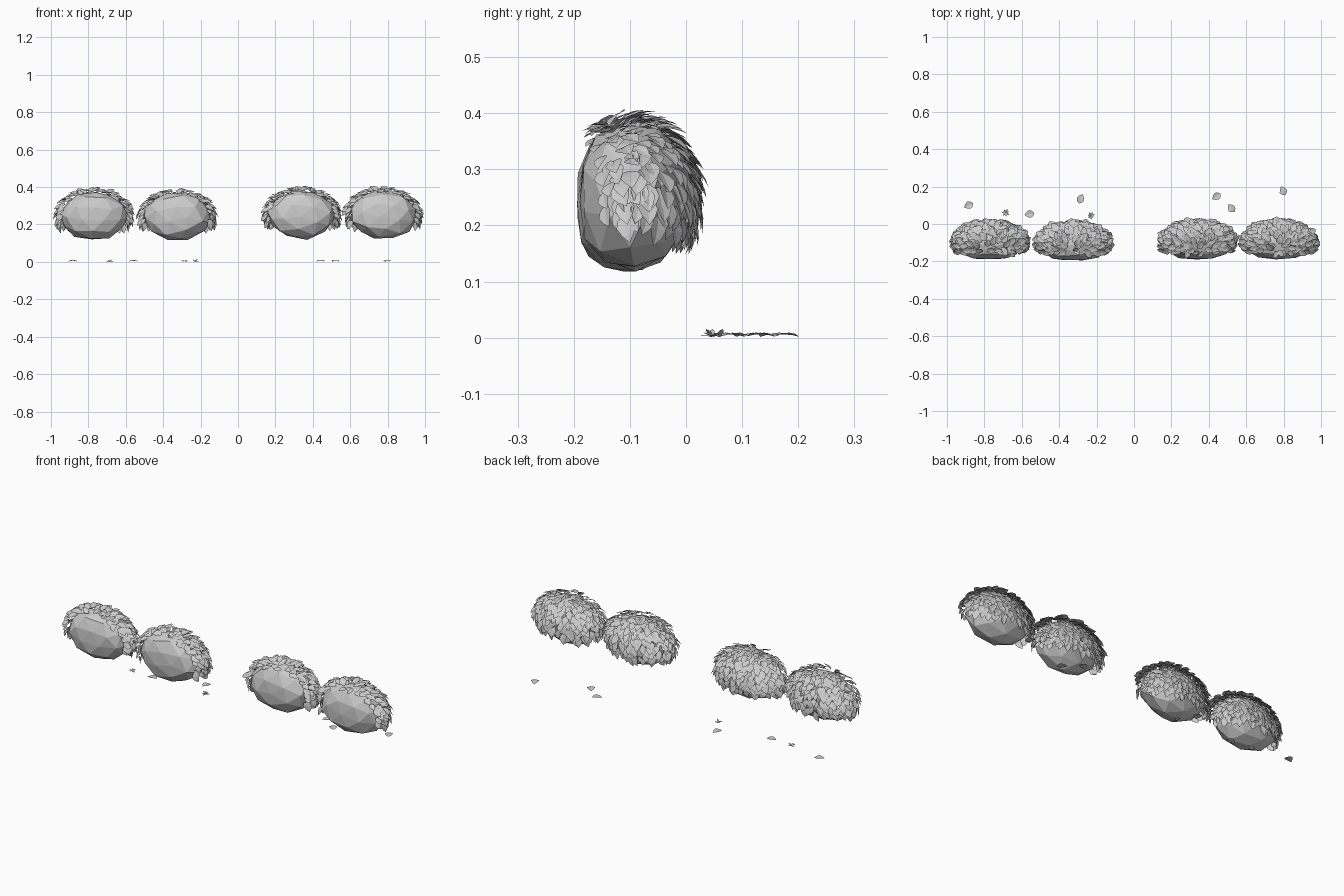
import bpy, bmesh, math, random
from mathutils import Vector, Matrix

if "Cube" in bpy.data.objects:
    bpy.data.objects.remove(bpy.data.objects["Cube"])

random.seed(7)
RADII = Vector((0.182, 0.108, 0.13))
# leaf outline: distance along leaf, half width, lift
LEAF = [(0.0, 0.10, 0.0), (0.2, 0.75, 0.04), (0.45, 1.0, 0.05),
        (0.75, 0.62, 0.03), (1.0, 0.0, -0.03)]


def finish(bm, name):
    mesh = bpy.data.meshes.new(name)
    bm.to_mesh(mesh)
    bm.free()
    obj = bpy.data.objects.new(name, mesh)
    bpy.context.collection.objects.link(obj)
    return obj


def add_leaf(bm, root, along, normal, length, width):
    along = along.normalized()
    side = along.cross(normal).normalized()
    up = side.cross(along)
    rows = []
    for t, w, h in LEAF:
        mid = root + along * t * length + up * h * length
        edge = side * w * width / 2
        fold = up * w * width * 0.08
        if w == 0:
            rows.append([bm.verts.new(mid)])
        else:
            rows.append([bm.verts.new(p) for p in (mid - edge + fold, mid, mid + edge + fold)])
    for a, b in zip(rows, rows[1:]):
        if len(b) == 3:
            bm.faces.new((a[0], a[1], b[1], b[0]))
            bm.faces.new((a[1], a[2], b[2], b[1]))
        else:
            bm.faces.new((a[0], a[1], b[0]))
            bm.faces.new((a[1], a[2], b[0]))


def make_core(name, centre, spin):
    # faceted lump, nearly flat at the front
    bm = bmesh.new()
    bmesh.ops.create_icosphere(bm, subdivisions=2, radius=1.0)
    bmesh.ops.rotate(bm, verts=bm.verts, cent=(0, 0, 0),
                     matrix=Matrix.Rotation(spin, 3, 'Z') @ Matrix.Rotation(spin * 0.7, 3, 'X'))
    for v in bm.verts:
        p = v.co * random.uniform(0.97, 1.05)
        v.co = Vector((p.x * RADII.x, p.y * RADII.y, p.z * RADII.z))
        if v.co.y < -0.08:
            v.co.y = -0.08 + (v.co.y + 0.08) * 0.35
        v.co += centre
    finish(bm, name)


def make_foliage(name, centre, total=560):
    # overlapping leaves over the top, sides and back
    bm = bmesh.new()
    for i in range(total):
        z = 1 - 2 * (i + 0.5) / total
        a = i * math.pi * (3 - math.sqrt(5))
        r = math.sqrt(1 - z * z)
        u = Vector((r * math.cos(a), r * math.sin(a), z))
        u = (u + Vector([random.uniform(-0.07, 0.07) for _ in range(3)])).normalized()
        if u.y < -0.45 or u.z < -0.30 - 0.1 * u.y:
            continue
        n = Vector((u.x / RADII.x, u.y / RADII.y, u.z / RADII.z)).normalized()
        root = centre + Vector((u.x * RADII.x, u.y * RADII.y, u.z * RADII.z)) * random.uniform(1.0, 1.05)
        # leaves hang down and outward, turning back near the front rim
        back = 0.45 if u.y < 0.1 else 0.15
        down = Vector((u.x * 0.5, back, -1)) \
            + Vector([random.uniform(-0.35, 0.35) for _ in range(3)])
        flare = random.uniform(0.1, 0.45) + 0.5 * abs(u.x) ** 2 * random.random()
        d = (down - n * down.dot(n)).normalized() + n * flare
        k = random.uniform(0.8, 1.15)
        add_leaf(bm, root, d, n, 0.05 * k, 0.034 * k)
    finish(bm, name)


# four bushes in two pairs
for i, (x, y, z, spin) in enumerate([(-0.77, -0.1, 0.247, 0.3), (-0.325, -0.105, 0.243, 1.1),
                                     (0.34, -0.098, 0.252, 2.0), (0.775, -0.098, 0.252, 2.9)], 1):
    c = Vector((x, y, z))
    make_core(f"bush_core_{i}", c, spin)
    make_foliage(f"bush_leaves_{i}", c)

# fallen leaves on the ground
UP = Vector((0, 0, 1))
for i, (x, y, ang) in enumerate([(-0.885, 0.10, 205), (-0.56, 0.053, 190), (-0.285, 0.135, 70),
                                 (0.44, 0.147, 215), (0.52, 0.085, 130), (0.797, 0.178, 115)], 1):
    bm = bmesh.new()
    d = Vector((math.cos(math.radians(ang)), math.sin(math.radians(ang)), 0))
    add_leaf(bm, Vector((x, y, 0.003)) - d * 0.026, d, UP, 0.052, 0.042)
    finish(bm, f"fallen_leaf_{i}")

# tiny sprigs on the ground
for i, (x, y) in enumerate([(-0.685, 0.06), (-0.23, 0.045)], 1):
    bm = bmesh.new()
    for j in range(7):
        a = j * math.tau / 7 + 0.3
        d = Vector((math.cos(a), math.sin(a), random.choice((0.1, 0.4, 0.9))))
        add_leaf(bm, Vector((x, y, 0.001)), d, UP, 0.022, 0.011)
    finish(bm, f"ground_sprig_{i}")
